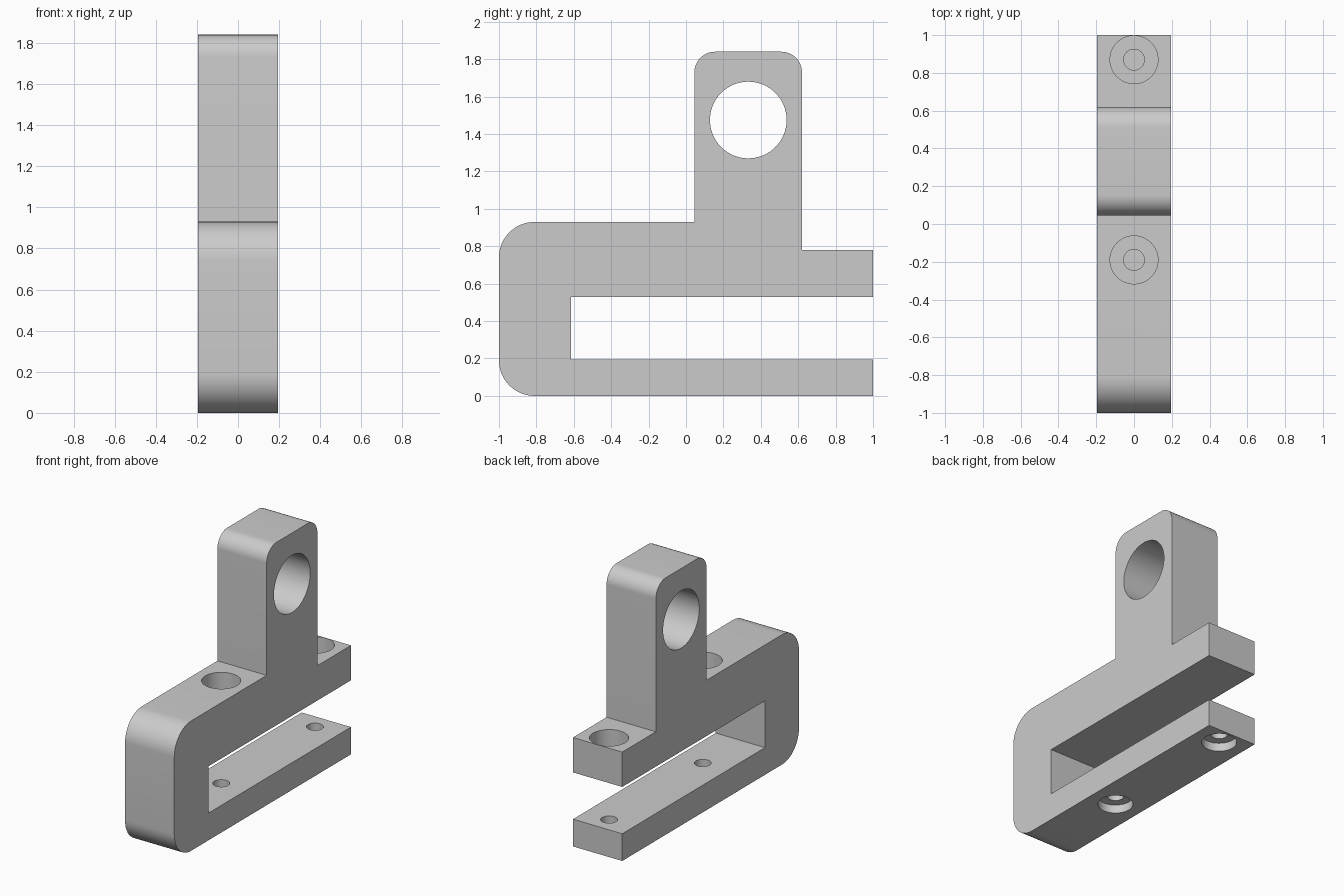
import bpy, bmesh, math
from mathutils import Vector

cube = bpy.data.objects.get("Cube")
if cube:
    bpy.data.objects.remove(cube, do_unlink=True)

HALF_WIDTH = 0.195

grey = bpy.data.materials.new("plain grey")
grey.use_nodes = True
colour = (0.6, 0.6, 0.6, 1)
grey.diffuse_color = colour
grey.node_tree.nodes["Principled BSDF"].inputs["Base Color"].default_value = colour


def arc(y, z, radius, start, steps=16):
    """Quarter circle running clockwise from the start angle."""
    angles = [math.radians(start - 90 * i / steps) for i in range(steps + 1)]
    return [(y + radius * math.cos(a), z + radius * math.sin(a)) for a in angles]


def extruded(name, profile):
    """Side profile (y, z) extruded across the width."""
    bm = bmesh.new()
    face = bm.faces.new([bm.verts.new((-HALF_WIDTH, y, z)) for y, z in profile])
    grown = bmesh.ops.extrude_face_region(bm, geom=[face])["geom"]
    moved = [v for v in grown if isinstance(v, bmesh.types.BMVert)]
    bmesh.ops.translate(bm, verts=moved, vec=Vector((2 * HALF_WIDTH, 0, 0)))
    bmesh.ops.recalc_face_normals(bm, faces=bm.faces[:])
    mesh = bpy.data.meshes.new(name)
    bm.to_mesh(mesh)
    bm.free()
    obj = bpy.data.objects.new(name, mesh)
    bpy.context.collection.objects.link(obj)
    obj.data.materials.append(grey)
    return obj


def drill(target, radius, centre, length, rotation=(0, 0, 0)):
    """Cut a round hole out of the target."""
    bpy.ops.mesh.primitive_cylinder_add(vertices=64, radius=radius, depth=length,
                                        location=centre, rotation=rotation)
    cutter = bpy.context.object
    cutter.name = "hole_cutter"
    cutter.hide_render = True
    cutter.data.materials.append(grey)
    mod = target.modifiers.new("hole", 'BOOLEAN')
    mod.operation = 'DIFFERENCE'
    mod.solver = 'EXACT'
    mod.object = cutter
    bpy.context.view_layer.objects.active = target
    bpy.ops.object.modifier_apply(modifier=mod.name)
    bpy.data.objects.remove(cutter, do_unlink=True)


def drill_vertical(target, radius, y, bottom, top):
    drill(target, radius, (0, y, (bottom + top) / 2), top - bottom)


# Clamp outline: rounded spine, upright lug, two arms around the slot
profile = (
    arc(-0.81, 0.19, 0.19, 270)
    + arc(-0.81, 0.74, 0.19, 180)
    + [(0.045, 0.93)]
    + arc(0.155, 1.73, 0.11, 180)
    + arc(0.51, 1.73, 0.11, 90)
    + [(0.62, 0.78), (1, 0.78), (1, 0.53), (-0.615, 0.53),
       (-0.615, 0.195), (1, 0.195), (1, 0)]
)
clamp = extruded("clamp_bracket", profile)

# Large cross hole in the lug
drill(clamp, 0.205, (0, 0.333, 1.475), 1, (0, math.pi / 2, 0))

# Screw holes: blind stepped recess above, counterbored hole below
for y in (-0.19, 0.87):
    drill_vertical(clamp, 0.127, y, 0.6, 1.2)
    drill_vertical(clamp, 0.055, y, 0.54, 0.7)
    drill_vertical(clamp, 0.055, y, -0.1, 0.3)
    drill_vertical(clamp, 0.115, y, -0.1, 0.06)

# Smooth the rounded surfaces, keep the corners sharp
bpy.ops.object.select_all(action='DESELECT')
clamp.select_set(True)
bpy.context.view_layer.objects.active = clamp
bpy.ops.object.shade_smooth_by_angle(angle=math.radians(30))
